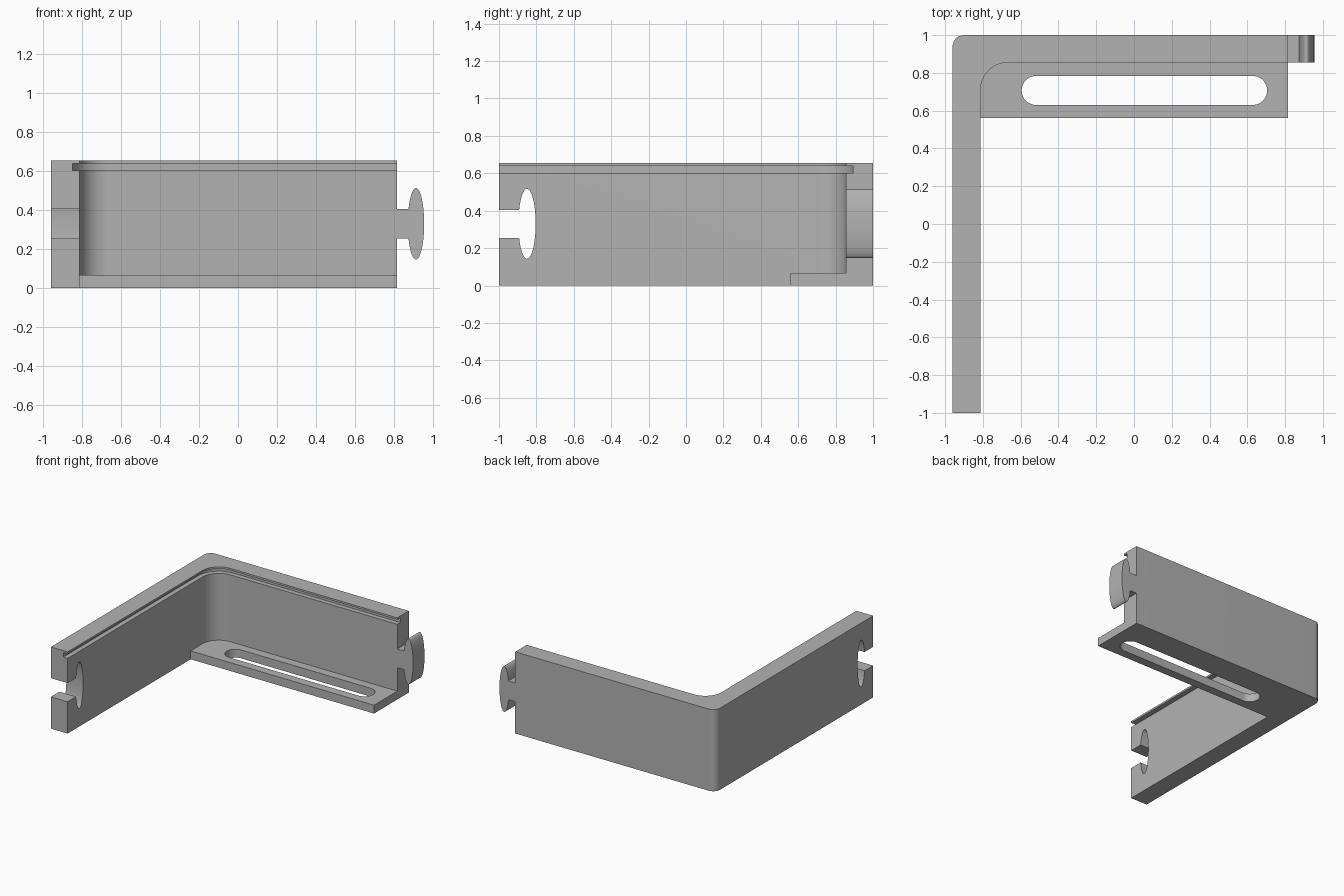
import bpy
import bmesh
import math
from mathutils import Vector

if "Cube" in bpy.data.objects:
    bpy.data.objects.remove(bpy.data.objects["Cube"], do_unlink=True)

LEFT, RIGHT, FRONT, BACK = -0.96, 0.815, -1.0, 1.0
INNER_X, INNER_Y, TOP = -0.812, 0.855, 0.655
MID_Z, STEM = 0.33, 0.075

grey = bpy.data.materials.new("matte grey")
grey.use_nodes = True
grey.diffuse_color = (0.45, 0.45, 0.45, 1)
grey.node_tree.nodes["Principled BSDF"].inputs["Base Color"].default_value = grey.diffuse_color


def prism(name, points, low, high, axis):
    """Extrude a closed 2D outline along the given axis."""
    place = {
        "x": lambda u, v: Vector((low, u, v)),
        "y": lambda u, v: Vector((u, low, v)),
        "z": lambda u, v: Vector((u, v, low)),
    }[axis]
    step = Vector([(high - low) * (axis == a) for a in "xyz"])
    bm = bmesh.new()
    face = bm.faces.new([bm.verts.new(place(u, v)) for u, v in points])
    result = bmesh.ops.extrude_face_region(bm, geom=[face])
    moved = [g for g in result["geom"] if isinstance(g, bmesh.types.BMVert)]
    bmesh.ops.translate(bm, verts=moved, vec=step)
    bmesh.ops.recalc_face_normals(bm, faces=bm.faces)
    mesh = bpy.data.meshes.new(name)
    bm.to_mesh(mesh)
    bm.free()
    mesh.materials.append(grey)
    obj = bpy.data.objects.new(name, mesh)
    bpy.context.collection.objects.link(obj)
    return obj


def arc(cx, cy, rx, ry, start, end, n=16):
    angles = [math.radians(start + (end - start) * i / n) for i in range(n + 1)]
    return [(cx + rx * math.cos(a), cy + ry * math.sin(a)) for a in angles]


def corner(x, y, r):
    """Rounded back-right corner, running from the side round to the back."""
    return arc(x + r, y - r, r, r, 180, 90)


def angle_outline(outer, inner, front, right):
    """L-shaped band between two rounded corners."""
    (ox, oy, _), (ix, iy, _) = outer, inner
    return ([(ox, front)] + corner(*outer) + [(right, oy), (right, iy)]
            + corner(*inner)[::-1] + [(ix, front)])


def key_outline(start, centre, half_width, half_height):
    """Narrow stem that ends in a tall ellipse."""
    a = 180 - math.degrees(math.asin(STEM / half_height))
    return ([(start, MID_Z - STEM)]
            + arc(centre, MID_Z, half_width, half_height, -a, a, 48)
            + [(start, MID_Z + STEM)])


def combine(target, other, operation):
    mod = target.modifiers.new(operation.lower(), "BOOLEAN")
    mod.operation, mod.solver, mod.object = operation, "EXACT", other
    bpy.context.view_layer.objects.active = target
    bpy.ops.object.modifier_apply(modifier=mod.name)
    bpy.data.objects.remove(other, do_unlink=True)


# Corner wall with the slotted foot
bracket = prism("corner_bracket", angle_outline(
    (LEFT, BACK, 0.06), (INNER_X, INNER_Y, 0.145), FRONT, RIGHT), 0, TOP, "z")
foot = prism("foot", [(INNER_X, 0.56), (RIGHT, 0.56), (RIGHT, 0.93), (INNER_X, 0.93)],
             0, 0.067, "z")
combine(bracket, foot, "UNION")
slot_y, slot_r = 0.707, 0.077
slot = (arc(0.705 - slot_r, slot_y, slot_r, slot_r, -90, 90)
        + arc(-0.595 + slot_r, slot_y, slot_r, slot_r, 90, 270))
combine(bracket, prism("foot_slot", slot, -0.1, 0.2, "z"), "DIFFERENCE")

# Panel groove below the thin top lip
depth = 0.038
groove = angle_outline((INNER_X - depth, INNER_Y + depth, 0.145 + depth),
                       (INNER_X + 0.05, INNER_Y - 0.05, 0.095), FRONT - 0.1, RIGHT + 0.1)
combine(bracket, prism("panel_groove", groove, 0.603, 0.64, "z"), "DIFFERENCE")

# Socket in the front end, and the matching connector on the other end
socket = key_outline(FRONT - 0.1, -0.85, 0.046, 0.187)
combine(bracket, prism("socket", socket, LEFT - 0.1, INNER_X + 0.1, "x"), "DIFFERENCE")
connector = key_outline(RIGHT - 0.05, 0.913, 0.042, 0.183)
combine(bracket, prism("connector", connector, INNER_Y, BACK, "y"), "UNION")

bpy.ops.object.select_all(action="DESELECT")
bracket.select_set(True)
bpy.context.view_layer.objects.active = bracket
bpy.ops.object.shade_smooth_by_angle(angle=math.radians(30))
